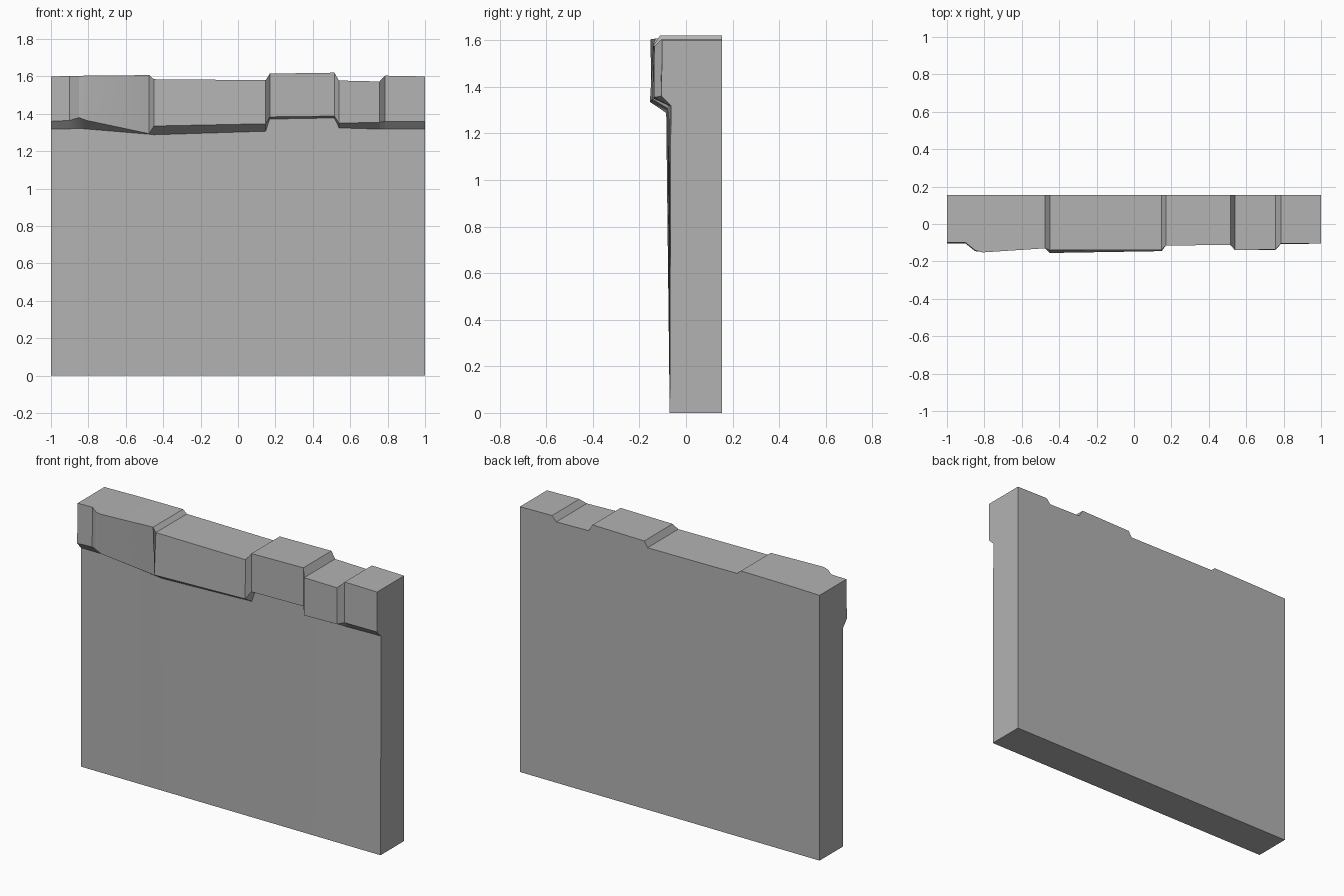
import bpy
import bmesh
import math

cube = bpy.data.objects.get("Cube")
if cube:
    bpy.data.objects.remove(cube)

# One stone colour
stone = bpy.data.materials.new("grey stone")
stone.use_nodes = True
GREY = (0.45, 0.45, 0.45, 1)
stone.diffuse_color = GREY
stone.node_tree.nodes["Principled BSDF"].inputs["Base Color"].default_value = GREY

BACK, FOOT = 0.155, -0.07

# Stations along the wall: x, top z, top front y, lip y, lip z, body y, body z
stations = [
    # end stone with a bulge that fades into the wall
    (-1.0, 1.60, -0.10, -0.105, 1.36, -0.07, 1.32),
    (-0.9, 1.602, -0.10, -0.105, 1.365, -0.07, 1.32),
    (-0.85, 1.603, -0.14, -0.145, 1.38, -0.073, 1.322),
    (-0.81, 1.604, -0.152, -0.15, 1.365, -0.074, 1.319),
    (-0.475, 1.607, -0.13, -0.088, 1.294, -0.085, 1.291),
    # long stone
    (-0.45, 1.585, -0.14, -0.155, 1.335, -0.085, 1.288),
    (0.148, 1.58, -0.138, -0.145, 1.347, -0.08, 1.307),
    # raised, shallow stone
    (0.17, 1.615, -0.115, -0.115, 1.384, -0.08, 1.372),
    (0.515, 1.62, -0.112, -0.112, 1.388, -0.076, 1.378),
    # small low stone
    (0.54, 1.578, -0.14, -0.14, 1.35, -0.075, 1.325),
    (0.757, 1.573, -0.136, -0.138, 1.355, -0.071, 1.318),
    # end stone
    (0.785, 1.604, -0.105, -0.107, 1.36, -0.07, 1.318),
    (1.0, 1.60, -0.103, -0.105, 1.36, -0.065, 1.32),
]


def section(bm, x, top, front, lip_y, lip_z, body_y, body_z):
    profile = [(BACK, 0), (BACK, top), (front, top),
               (lip_y, lip_z), (body_y, body_z), (FOOT, 0)]
    return [bm.verts.new((x, y, z)) for y, z in profile]


# Loft the wall and its coping through the stations
bm = bmesh.new()
rings = [section(bm, *s) for s in stations]
for a, b in zip(rings, rings[1:]):
    for i in range(len(a)):
        j = (i + 1) % len(a)
        bm.faces.new((a[i], a[j], b[j], b[i]))
bm.faces.new(rings[0])
bm.faces.new(rings[-1])
bmesh.ops.recalc_face_normals(bm, faces=bm.faces[:])
mesh = bpy.data.meshes.new("stone_wall")
bm.to_mesh(mesh)
bm.free()
mesh.materials.append(stone)
wall = bpy.data.objects.new("stone_wall", mesh)
bpy.context.collection.objects.link(wall)

# Soft shading with crisp stone edges
bpy.context.view_layer.objects.active = wall
wall.select_set(True)
bpy.ops.object.shade_smooth_by_angle(angle=math.radians(20))
